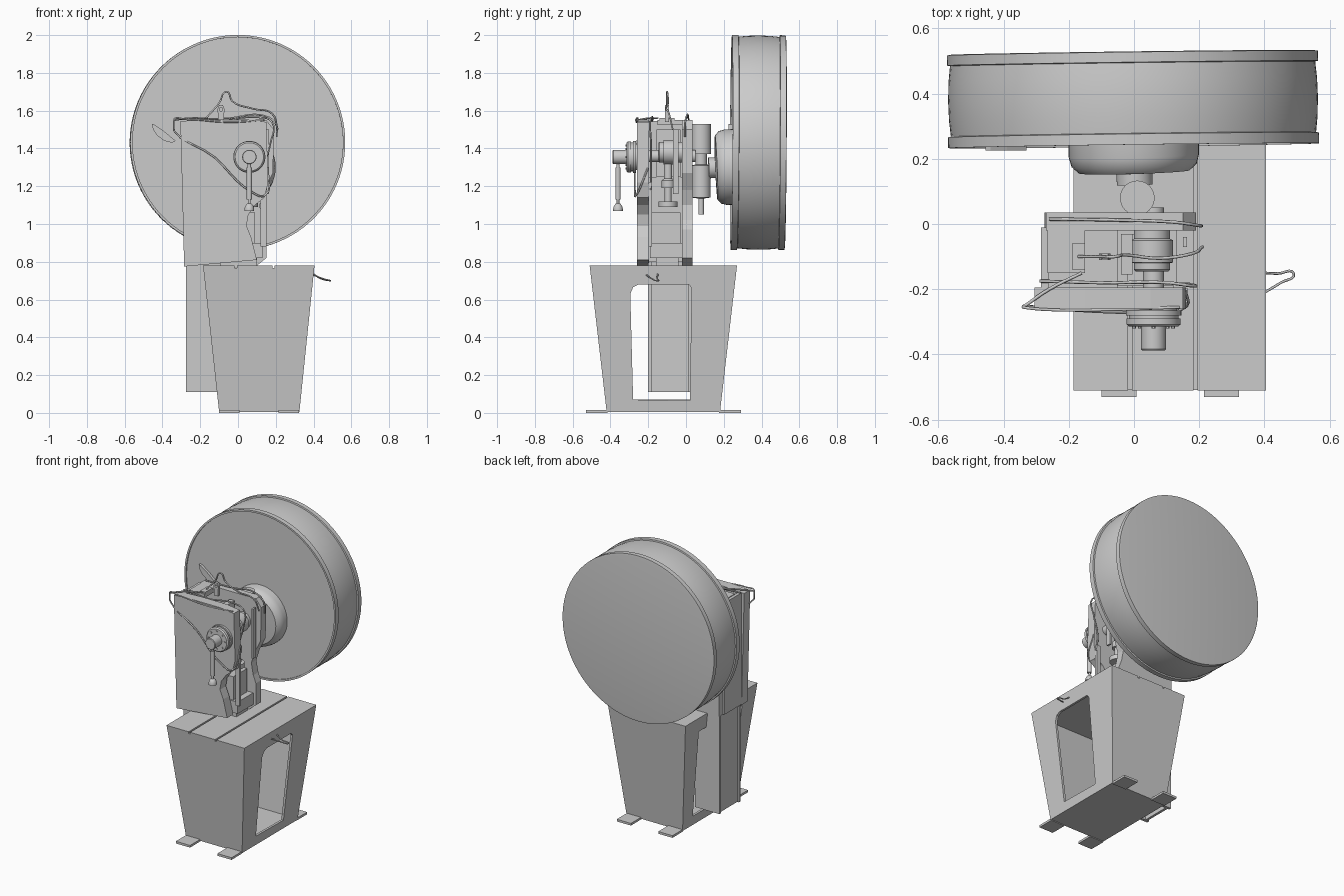
import bpy, bmesh, math
from mathutils import Vector, Matrix

if "Cube" in bpy.data.objects:
    bpy.data.objects.remove(bpy.data.objects["Cube"])


def finish(name, bm, smooth=False):
    bmesh.ops.recalc_face_normals(bm, faces=bm.faces)
    me = bpy.data.meshes.new(name)
    bm.to_mesh(me)
    bm.free()
    ob = bpy.data.objects.new(name, me)
    bpy.context.collection.objects.link(ob)
    if smooth:
        bpy.ops.object.select_all(action='DESELECT')
        ob.select_set(True)
        bpy.context.view_layer.objects.active = ob
        bpy.ops.object.shade_smooth_by_angle(angle=math.radians(35))
    return ob


def loft(name, a, b):
    """Solid between two matching outlines."""
    bm = bmesh.new()
    va, vb = [bm.verts.new(p) for p in a], [bm.verts.new(p) for p in b]
    bm.faces.new(va)
    bm.faces.new(vb)
    n = len(a)
    for i in range(n):
        bm.faces.new((va[i], va[(i + 1) % n], vb[(i + 1) % n], vb[i]))
    return finish(name, bm)


def rect(x0, x1, y0, y1, z):
    return [(x0, y0, z), (x1, y0, z), (x1, y1, z), (x0, y1, z)]


def box(name, x0, x1, y0, y1, z0, z1):
    return loft(name, rect(x0, x1, y0, y1, z0), rect(x0, x1, y0, y1, z1))


def plate_y(name, pts, y0, y1):
    """Front-view outline (x, z) extruded in y."""
    return loft(name, [(x, y0, z) for x, z in pts], [(x, y1, z) for x, z in pts])


def plate_x(name, pts, x0, x1):
    """Side-view outline (y, z) extruded in x."""
    return loft(name, [(x0, y, z) for y, z in pts], [(x1, y, z) for y, z in pts])


def lathe(name, prof, loc, axis='Y', seg=48, yaw=0, pitch=0):
    """Turn (radius, distance) profile about an axis; ends are capped."""
    bm = bmesh.new()
    rings = []
    for r, d in prof:
        ring = []
        for i in range(seg):
            t = 2 * math.pi * i / seg
            c, s = r * math.cos(t), r * math.sin(t)
            ring.append(bm.verts.new({'Y': (c, d, s), 'Z': (c, s, d), 'X': (d, c, s)}[axis]))
        rings.append(ring)
    for p, q in zip(rings, rings[1:]):
        for i in range(seg):
            j = (i + 1) % seg
            bm.faces.new((p[i], p[j], q[j], q[i]))
    bm.faces.new(rings[0])
    bm.faces.new(rings[-1])
    rot = Matrix.Rotation(yaw, 4, 'Z') @ Matrix.Rotation(pitch, 4, 'X')
    bm.transform(Matrix.Translation(loc) @ rot)
    return finish(name, bm, True)


def wire(name, pts, r=0.005):
    cu = bpy.data.curves.new(name, 'CURVE')
    cu.dimensions = '3D'
    cu.bevel_depth = r
    cu.bevel_resolution = 1
    cu.resolution_u = 5
    cu.use_fill_caps = True
    sp = cu.splines.new('BEZIER')
    sp.bezier_points.add(len(pts) - 1)
    for bp, p in zip(sp.bezier_points, pts):
        bp.co = p
        bp.handle_left_type = bp.handle_right_type = 'AUTO'
    ob = bpy.data.objects.new(name, cu)
    bpy.context.collection.objects.link(ob)


def cut(ob, cutter):
    m = ob.modifiers.new('cut', 'BOOLEAN')
    m.operation, m.object, m.solver = 'DIFFERENCE', cutter, 'EXACT'
    bpy.context.view_layer.objects.active = ob
    bpy.ops.object.modifier_apply(modifier=m.name)
    bpy.data.objects.remove(cutter)


# Tapered hollow stand with side windows and grooves in the top
stand = loft('stand', rect(-.10, .325, -.42, .18, .005), rect(-.185, .405, -.51, .27, .78))
cut(stand, loft('hollow', rect(-.085, .31, -.405, .165, .02), rect(-.168, .388, -.493, .253, .76)))
cut(stand, plate_x('right_window', [(-.28, .07), (.02, .065), (.03, .66), (.015, .68),
                                    (-.25, .68), (-.28, .665), (-.295, .63)], .2, .6))
cut(stand, plate_x('left_window', [(-.33, .07), (.08, .07), (.11, .68), (-.36, .68)], -.4, 0))
for x in (-.012, .188):
    cut(stand, box('groove', x - .006, x + .006, -.6, .4, .768, .9))

# Feet
for x in (-.10, .215):
    for y in (-.53, .175):
        box('foot', x, x + .107, y, y + .115, 0, .015)

# Channel column hanging behind the stand
for y in (-.20, .012):
    box('column_side', -.275, -.09, y, y + .018, .11, .80)
box('column_web', -.262, -.245, -.19, .02, .11, .80)

# C-shaped side cheeks of the frame
plate_y('front_cheek', [(-.305, 1.545), (-.15, 1.553), (.05, 1.553), (.15, 1.54), (.16, 1.22), (.14, 1.14),
                        (.09, 1.10), (.055, 1.05), (.045, .99), (.07, .93), (.10, .81), (-.285, .775)],
        -.26, -.195)
plate_y('back_cheek', [(-.27, 1.55), (.15, 1.55), (.19, 1.50), (.185, 1.27), (.14, 1.18), (.115, 1.10),
                       (.13, 1.02), (.15, .97), (.15, .82), (.10, .78), (-.275, .78)], -.02, .035)
box('back_plate', -.285, -.262, -.20, -.01, .78, 1.545)
box('throat_plate', -.07, -.05, -.20, -.01, .80, 1.25)
box('throat_shelf', -.262, -.05, -.20, -.01, 1.235, 1.25)
box('top_bridge', -.265, -.15, -.15, -.015, 1.525, 1.55)

# Bolster and table
box('table', -.05, .13, -.19, -.02, .82, .90)
box('die_block', -.02, .09, -.18, -.03, .90, 1.06)
box('table_neck', -.18, .10, -.16, -.04, .77, .83)

# Ram: guide, crank boss, rod and punch
box('ram_guide', -.04, -.005, -.155, -.03, 1.25, 1.50)
lathe('crank_boss', [(.05, -.145), (.055, -.14), (.055, -.12), (.065, -.118), (.065, -.05),
                     (.055, -.045), (.055, -.02)], (.055, 0, 1.38))
lathe('connecting_rod', [(.05, 1.09), (.05, 1.12), (.018, 1.12), (.018, 1.19), (.034, 1.19), (.034, 1.23),
                         (.022, 1.24), (.022, 1.34)], (.055, -.095, 0), 'Z', 24)
lathe('main_shaft', [(.032, -.25), (.032, .05)], (.06, 0, 1.36), seg=24)
box('ram_side_rail', .15, .163, -.07, -.04, 1.16, 1.5)
box('front_rail', .12, .15, -.198, -.18, .88, 1.22)

# Front flange, shaft end and swinging handle
lathe('front_flange', [(.075, -.315), (.083, -.308), (.083, -.29), (.076, -.29), (.076, -.28),
                       (.085, -.28), (.085, -.265), (.07, -.265), (.07, -.25)], (.06, 0, 1.355))
lathe('shaft_end', [(.035, -.388), (.038, -.384), (.038, -.31)], (.06, 0, 1.355), seg=32)
for k in range(8):
    t = k * math.pi / 4
    lathe('flange_bolt', [(.006, -.321), (.006, -.31)],
          (.06 + .06 * math.cos(t), 0, 1.355 + .06 * math.sin(t)), seg=6)
lathe('handle_rod', [(.007, 1.10), (.007, 1.13), (.014, 1.13), (.014, 1.30), (.009, 1.30), (.009, 1.33)],
      (.06, -.36, 0), 'Z', 16)
lathe('handle_bell', [(.026, 1.07), (.026, 1.08), (.022, 1.095), (.013, 1.107), (.004, 1.11)],
      (.06, -.36, 0), 'Z', 20)

# Vertical clutch cylinders behind the frame
lathe('upper_cylinder', [(.053, 1.37), (.053, 1.53)], (.01, .08, 0), 'Z', 32)
lathe('lower_cylinder', [(.015, 1.05), (.015, 1.135), (.05, 1.14), (.05, 1.31), (.03, 1.315), (.03, 1.37)],
      (.01, .08, 0), 'Z', 32)

# Hub and big crowned flywheel
lathe('wheel_hub', [(.055, -.08), (.055, -.045), (.17, -.04), (.192, -.02), (.2, .01), (.2, .09)],
      (0, .20, 1.30), yaw=.03, pitch=.04)
lathe('flywheel', [(.557, -.135), (.557, -.143), (.569, -.143), (.569, -.11), (.560, -.108), (.565, -.06),
                   (.567, 0), (.565, .06), (.560, .108), (.569, .11), (.569, .141), (.557, .143)],
      (-.003, .383, 1.431), seg=96, yaw=.013, pitch=-.006)

# Leaf-shaped chip on the wheel face
plate_y('wheel_leaf', [(-.455, 1.53), (-.44, 1.525), (-.39, 1.49), (-.33, 1.44), (-.35, 1.43),
                       (-.39, 1.44), (-.43, 1.47), (-.45, 1.50)], .225, .245)

# Lifting eye
eye = plate_y('lifting_eye', [(-.105, 1.54), (-.075, 1.54), (-.072, 1.61), (-.08, 1.63), (-.10, 1.63),
                              (-.108, 1.61)], -.11, -.09)
cut(eye, lathe('eye_hole', [(.009, -.2), (.009, 0)], (-.09, 0, 1.607), seg=16))
box('eye_bracket', -.19, -.15, -.14, -.06, 1.545, 1.56)

# Cables over the frame
wire('front_cable', [(.16, -.20, 1.30), (.14, -.265, 1.15), (.08, -.27, 1.165), (-.12, -.268, 1.35),
                     (-.34, -.255, 1.55), (-.28, -.262, 1.555), (-.05, -.262, 1.54), (.14, -.255, 1.55)])
wire('left_link_cable', [(-.34, -.255, 1.55), (-.26, -.20, 1.56), (-.16, -.15, 1.56)])
wire('middle_cable', [(-.29, -.175, 1.555), (-.1, -.18, 1.545), (.1, -.18, 1.565), (.18, -.19, 1.54),
                      (.17, -.185, 1.42), (.14, -.185, 1.30), (.15, -.185, 1.18)])
wire('back_cable', [(-.26, .015, 1.555), (-.05, .012, 1.56), (.13, .005, 1.575), (.20, -.005, 1.53),
                    (.205, -.005, 1.46)])
wire('hoist_cable', [(-.17, -.10, 1.56), (-.10, -.10, 1.64), (-.06, -.10, 1.70), (-.03, -.095, 1.65),
                     (.08, -.105, 1.61), (.18, -.09, 1.585), (.21, -.07, 1.50)])

# Bent hook on the stand
wire('stand_hook', [(.40, -.15, .735), (.44, -.152, .71), (.49, -.152, .70), (.45, -.18, .71),
                    (.40, -.21, .73)], .004)
